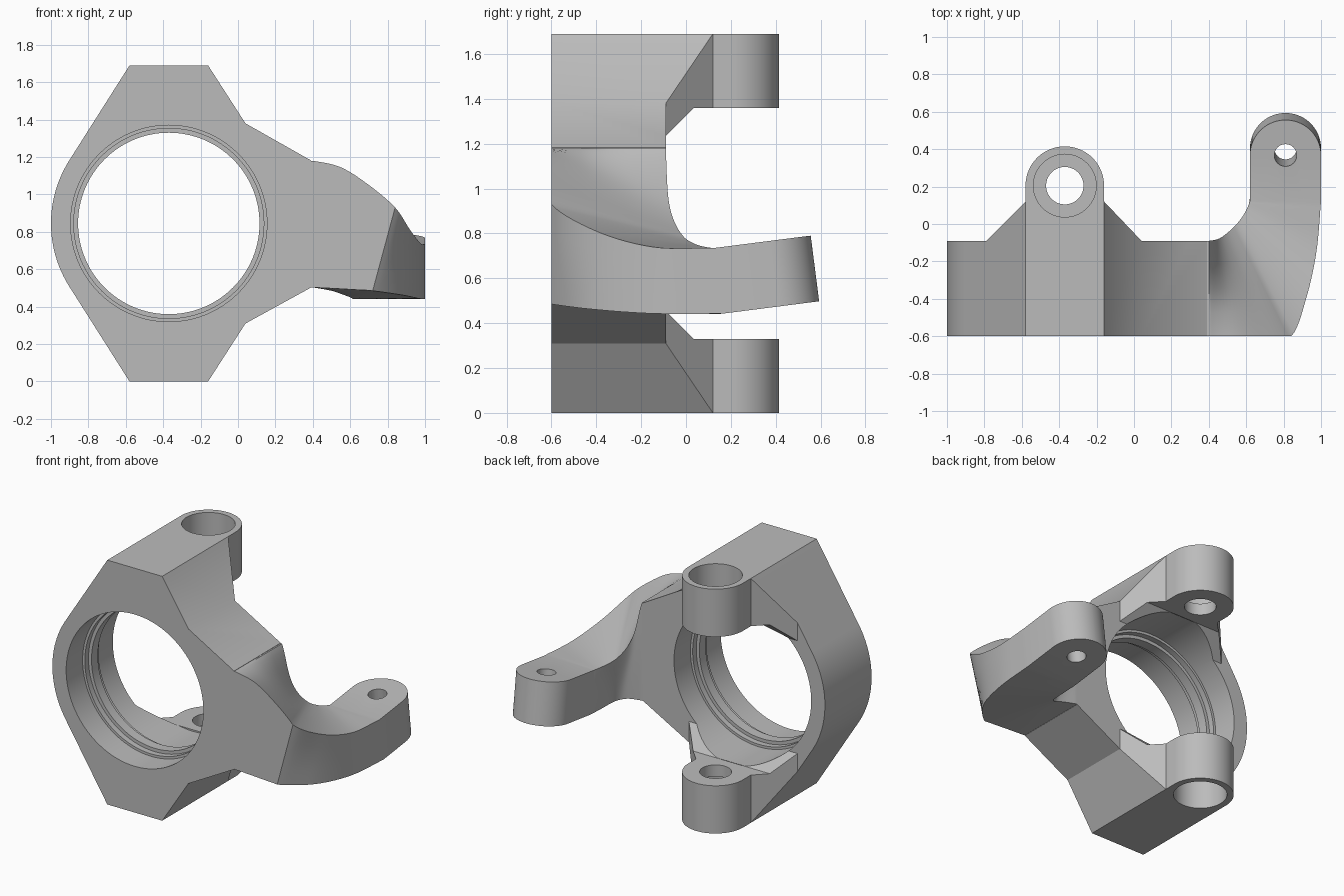
import bpy, bmesh, math
from mathutils import Vector, Matrix

if "Cube" in bpy.data.objects:
    bpy.data.objects.remove(bpy.data.objects["Cube"])

metal = bpy.data.materials.new("cast grey metal")
metal.diffuse_color = (0.5, 0.5, 0.5, 1)
metal.use_nodes = True
metal.node_tree.nodes["Principled BSDF"].inputs["Base Color"].default_value = metal.diffuse_color
CX, CZ, EY = -0.37, 0.845, 0.205   # bore axis x, z and pivot ear y


def make(name, bm):
    bmesh.ops.remove_doubles(bm, verts=bm.verts, dist=1e-5)
    bmesh.ops.recalc_face_normals(bm, faces=bm.faces)
    me = bpy.data.meshes.new(name)
    bm.to_mesh(me)
    bm.free()
    me.materials.append(metal)
    ob = bpy.data.objects.new(name, me)
    bpy.context.collection.objects.link(ob)
    return ob


def prism(name, pts, axis, a, b):
    """Extrude a 2D outline along an axis between a and b."""
    place = {'x': lambda p, t: (t, p[0], p[1]),
             'y': lambda p, t: (p[0], t, p[1]),
             'z': lambda p, t: (p[0], p[1], t)}[axis]
    bm = bmesh.new()
    lo = [bm.verts.new(place(p, a)) for p in pts]
    hi = [bm.verts.new(place(p, b)) for p in pts]
    n = len(pts)
    bm.faces.new(lo)
    bm.faces.new(hi)
    for i in range(n):
        bm.faces.new((lo[i], lo[(i + 1) % n], hi[(i + 1) % n], hi[i]))
    return make(name, bm)


def arc(cx, cy, r, a0, a1, n):
    return [(cx + r * math.cos(math.radians(a0 + (a1 - a0) * i / n)),
             cy + r * math.sin(math.radians(a0 + (a1 - a0) * i / n))) for i in range(n + 1)]


def loft(name, rings):
    bm = bmesh.new()
    vs = [[bm.verts.new(p) for p in r] for r in rings]
    n = len(rings[0])
    bm.faces.new(vs[0])
    bm.faces.new(vs[-1])
    for a, b in zip(vs, vs[1:]):
        for i in range(n):
            bm.faces.new((a[i], a[(i + 1) % n], b[(i + 1) % n], b[i]))
    return make(name, bm)


def combine(ob, other, op):
    m = ob.modifiers.new("bool", 'BOOLEAN')
    m.object, m.operation, m.solver = other, op, 'EXACT'
    bpy.context.view_layer.objects.active = ob
    bpy.ops.object.modifier_apply(modifier=m.name)
    bpy.data.objects.remove(other, do_unlink=True)


# Housing: front outline intersected with the plan outline (ears and webs)
outline = [(-0.58, 1.69), (-0.16, 1.69), (0.04, 1.38), (0.39, 1.182), (0.39, 0.502),
           (0.04, 0.31), (-0.16, 0), (-0.58, 0)] + arc(CX, CZ, 0.63, 212.2, 147.8, 24)
knuckle = prism("steering_knuckle", outline, 'y', -0.8, 0.7)
plan = [(-1.2, -0.6), (1.2, -0.6), (1.2, -0.09), (0.04, -0.09), (-0.16, 0.12)]
plan += arc(CX, EY, 0.21, 0, 180, 40) + [(-0.58, 0.12), (-0.79, -0.09), (-1.2, -0.09)]
combine(knuckle, prism("plan", plan, 'z', -0.2, 1.9), 'INTERSECT')

# Gap between the upper and lower ears
gap = [(-0.09, 1.235), (0.035, 1.36), (0.8, 1.36), (0.8, 0.33), (0.035, 0.33), (-0.09, 0.455)]
combine(knuckle, prism("ear_gap", gap, 'x', -1.3, 1.3), 'DIFFERENCE')

# Curved tie arm: four rails (outer bottom, outer top, inner top, inner bottom)
L, W, H, tilt = 0.247, 0.19, 0.295, math.radians(7.3)
pad = Matrix.Translation((0.81, 0.16, 0.442)) @ Matrix.Rotation(tilt, 4, 'X')


def pad_ring(w, y):
    return [pad @ Vector(p) for p in ((w, y, 0), (w, y, H), (-w, y, H), (-w, y, 0))]


stations = [
    [(.36, -.6, .505), (.36, -.6, 1.18), (.36, -.09, 1.18), (.36, -.09, .505)],
    [(.40, -.6, .503), (.40, -.6, 1.18), (.40, -.09, 1.18), (.40, -.09, .503)],
    [(.52, -.6, .497), (.55, -.6, 1.145), (.45, -.08, .97), (.50, -.10, .485)],
    [(.64, -.6, .49), (.70, -.6, 1.05), (.49, -.055, .86), (.56, -.10, .465)],
    [(.72, -.6, .485), (.84, -.6, .93), (.54, -.01, .785), (.595, -.075, .452)],
    [(.88, -.42, .462), (.92, -.40, .81), (.58, .04, .753), (.61, -.03, .444)],
    [(.97, -.15, .443), (.975, -.15, .74), (.605, .085, .74), (.617, .05, .44)]]
stations = [[Vector(p) for p in s] for s in stations] + [pad_ring(W, 0)]


def spline(p0, p1, p2, p3, t):
    q = 0.5 * (2 * p1 + (p2 - p0) * t + (2 * p0 - 5 * p1 + 4 * p2 - p3) * t * t
               + (3 * p1 - p0 - 3 * p2 + p3) * t ** 3)
    q.y, q.z = max(q.y, -0.6), min(q.z, 1.18)
    return q


ext = ([[2 * a - b for a, b in zip(stations[0], stations[1])]] + stations
       + [[2 * a - b for a, b in zip(stations[-1], stations[-2])]])
sections = [stations[0]]
for i in range(1, len(stations)):
    steps = 1 if i == 1 else 7
    for k in range(1, steps + 1):
        sections.append([spline(*(ext[i + d][c] for d in (-1, 0, 1, 2)), k / steps)
                         for c in range(4)])
# rounded arm end
for a in range(0, 91, 5):
    a = math.radians(min(a, 89))
    sections.append(pad_ring(W * math.cos(a), L + W * math.sin(a)))
rings = [[s[c].lerp(s[(c + 1) % 4], k / 4) for c in range(4) for k in range(4)]
         for s in sections]
combine(knuckle, loft("tie_arm", rings), 'UNION')

# Stepped bearing bore turned about the y axis
prof = [(.525, -.8), (.525, -.42), (.508, -.42), (.508, -.38), (.485, -.38),
        (.485, -.31), (.508, -.31), (.508, -.27), (.525, -.27), (.525, .034)]
bore = [[(x, y, z) for x, z in arc(CX, CZ, r, 0, 357.1875, 127)] for r, y in prof]
combine(knuckle, loft("bore", bore), 'DIFFERENCE')

# Ear pivot holes with counterbores from the outer ends
for r, a, b in ((0.10, -0.2, 1.9), (0.168, 1.44, 1.9), (0.168, -0.2, 0.25)):
    combine(knuckle, prism("ear_hole", arc(CX, EY, r, 0, 354.375, 63), 'z', a, b), 'DIFFERENCE')

# Tie arm hole, square to the tilted arm end
hole = prism("arm_hole", arc(0, L, 0.06, 0, 348.75, 31), 'z', -0.2, 0.5)
hole.data.transform(pad)
combine(knuckle, hole, 'DIFFERENCE')

bpy.ops.object.select_all(action='DESELECT')
knuckle.select_set(True)
bpy.context.view_layer.objects.active = knuckle
bpy.ops.object.shade_smooth_by_angle(angle=math.radians(28))
